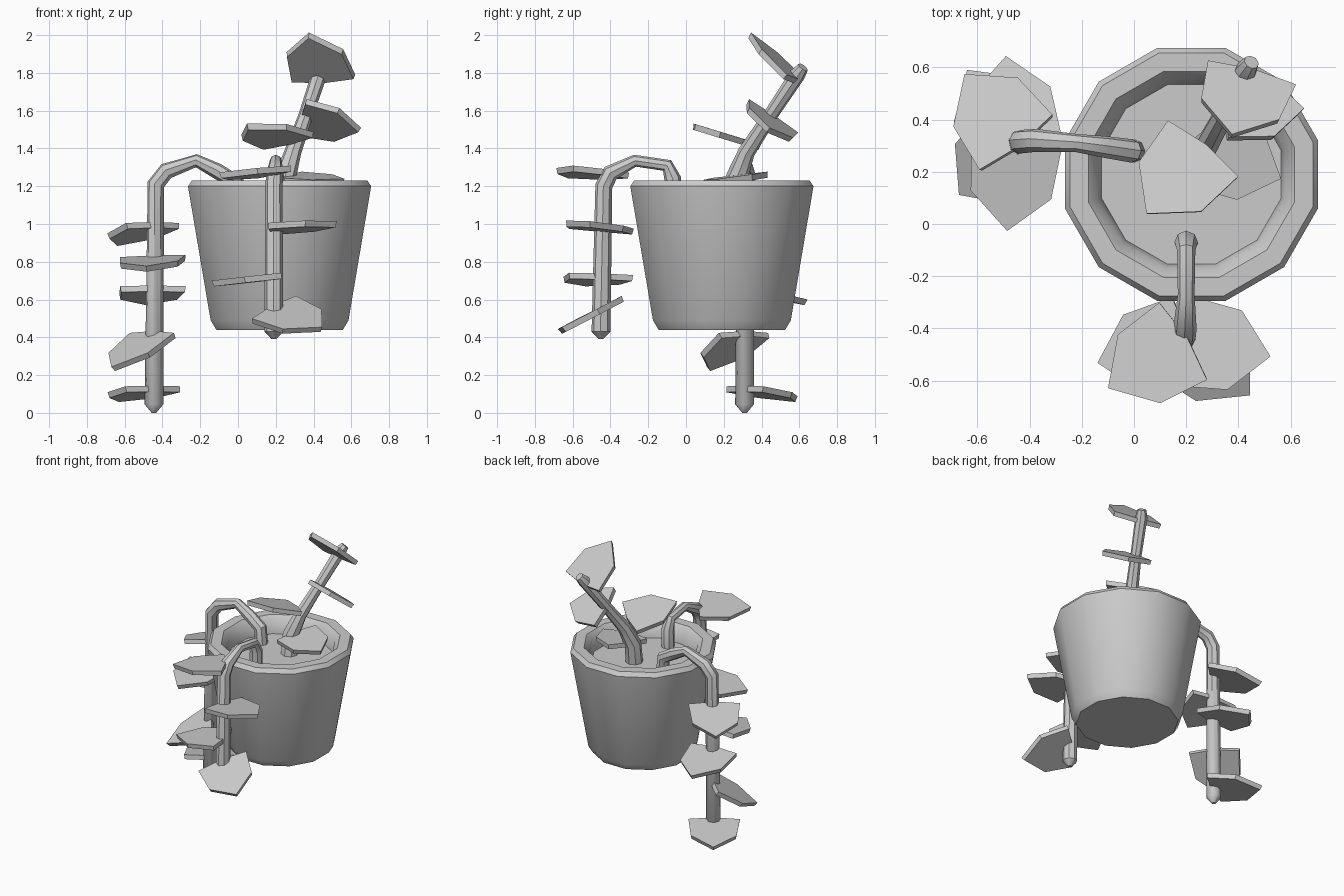
import bpy, bmesh
from math import radians, sin, cos, pi
from mathutils import Vector, Matrix

if "Cube" in bpy.data.objects:
    bpy.data.objects.remove(bpy.data.objects["Cube"])


def mesh_object(name, verts, faces, smooth=None):
    me = bpy.data.meshes.new(name)
    me.from_pydata(verts, [], faces)
    bm = bmesh.new()
    bm.from_mesh(me)
    bmesh.ops.recalc_face_normals(bm, faces=bm.faces)
    bm.to_mesh(me)
    bm.free()
    ob = bpy.data.objects.new(name, me)
    bpy.context.collection.objects.link(ob)
    if smooth:
        select(ob)
        bpy.ops.object.shade_smooth_by_angle(angle=radians(smooth))
    return ob


def select(ob):
    bpy.ops.object.select_all(action='DESELECT')
    ob.select_set(True)
    bpy.context.view_layer.objects.active = ob


def lathe(name, profile, centre, n=12):
    # profile is (distance to flat side, z), closed by caps at both ends
    verts, faces = [], []
    for r, z in profile:
        for i in range(n):
            a = 2 * pi * (i + 0.5) / n
            R = r / cos(pi / n)
            verts.append((centre[0] + R * cos(a), centre[1] + R * sin(a), z))
    for k in range(len(profile) - 1):
        for i in range(n):
            j = (i + 1) % n
            faces.append((k * n + i, k * n + j, (k + 1) * n + j, (k + 1) * n + i))
    faces.append(tuple(range(n)))
    faces.append(tuple(range((len(profile) - 1) * n, len(profile) * n)))
    return mesh_object(name, verts, faces, 40)


def tube(name, points):
    # points are (x, y, z, radius)
    cu = bpy.data.curves.new(name, 'CURVE')
    cu.dimensions = '3D'
    cu.bevel_depth = 1.0
    cu.bevel_resolution = 2
    cu.use_fill_caps = True
    sp = cu.splines.new('POLY')
    sp.points.add(len(points) - 1)
    for p, (x, y, z, r) in zip(sp.points, points):
        p.co = (x, y, z, 1)
        p.radius = r
    ob = bpy.data.objects.new(name, cu)
    bpy.context.collection.objects.link(ob)
    select(ob)
    bpy.ops.object.convert(target='MESH')
    bpy.ops.object.shade_smooth_by_angle(angle=radians(40))


OUTLINE = [(-0.02, 0), (0, -0.175), (0.2, -0.155), (0.34, 0), (0.2, 0.155), (0, 0.175)]


def leaf(name, base, heading, pitch, roll, size=1.0):
    # flat pointed plate; positive pitch lifts the tip, positive roll lifts its left side
    rot = (Matrix.Rotation(radians(heading), 4, 'Z') @ Matrix.Rotation(radians(-pitch), 4, 'Y')
           @ Matrix.Rotation(radians(roll), 4, 'X'))
    n = len(OUTLINE)
    verts = [Vector(base) + rot @ Vector((u * size * s, v * size * s, h))
             for h, s in ((0.016, 1.0), (-0.016, 0.97)) for u, v in OUTLINE]
    faces = [tuple(range(n)), tuple(range(n, 2 * n))]
    faces += [(i, (i + 1) % n, n + (i + 1) % n, n + i) for i in range(n)]
    mesh_object(name, verts, faces)


# Pot with thick rounded rim, and soil
lathe("pot", [(0.335, 0.44), (0.365, 0.49), (0.485, 1.20), (0.465, 1.23), (0.395, 1.23),
              (0.36, 1.19), (0.345, 1.12), (0.335, 1.05)], (0.22, 0.19))
lathe("soil", [(0.33, 1.04), (0.35, 1.11)], (0.22, 0.19))

# Trailing vines
tube("left_vine", [(0.0, 0.28, 1.08, .045), (-0.01, 0.28, 1.22, .045), (-0.11, 0.295, 1.28, .042),
                   (-0.22, 0.31, 1.335, .035), (-0.38, 0.32, 1.28, .045), (-0.435, 0.315, 1.21, .046),
                   (-0.445, 0.31, 0.045, .05), (-0.445, 0.31, 0.0, .012)])
tube("front_vine", [(0.2, -0.075, 1.08, .045), (0.2, -0.07, 1.24, .045), (0.2, -0.1, 1.31, .035),
                    (0.2, -0.27, 1.335, .032), (0.195, -0.40, 1.27, .045), (0.19, -0.435, 1.20, .046),
                    (0.19, -0.45, 0.43, .05), (0.19, -0.45, 0.39, .012)])

# Upright stem
tube("upright_stem", [(0.25, 0.25, 1.08, .06), (0.25, 0.27, 1.25, .058), (0.29, 0.32, 1.38, .045),
                      (0.36, 0.45, 1.58, .038), (0.43, 0.59, 1.79, .042), (0.45, 0.62, 1.83, .03)])

# Leaves: height, heading, pitch, roll along each vine
for i, (z, h, p, r) in enumerate([(0.99, 127, -16, 0), (0.815, 264, -9, 2), (0.655, 97, -12, 0),
                                  (0.41, 222, -32, 0), (0.125, 124, -9, 0)]):
    leaf(f"left_vine_leaf_{i + 1}", (-0.45, 0.31, z), h, p, r)
for i, (z, h, p, r) in enumerate([(1.275, 212, -3, 6), (0.975, 350, 4, -5), (0.72, 194, -6, 2),
                                  (0.545, 322, -18, 21)]):
    leaf(f"front_vine_leaf_{i + 1}", (0.19, -0.45, z), h, p, r)
leaf("stem_leaf_1", (0.28, 0.29, 1.245), 338, -4, 6, 0.9)
leaf("stem_leaf_2", (0.265, 0.285, 1.44), 229, 13, 11)
leaf("stem_leaf_3", (0.35, 0.455, 1.56), 356, -12, -35, 0.9)
leaf("stem_leaf_4", (0.45, 0.57, 1.77), 252, 43, 4)
